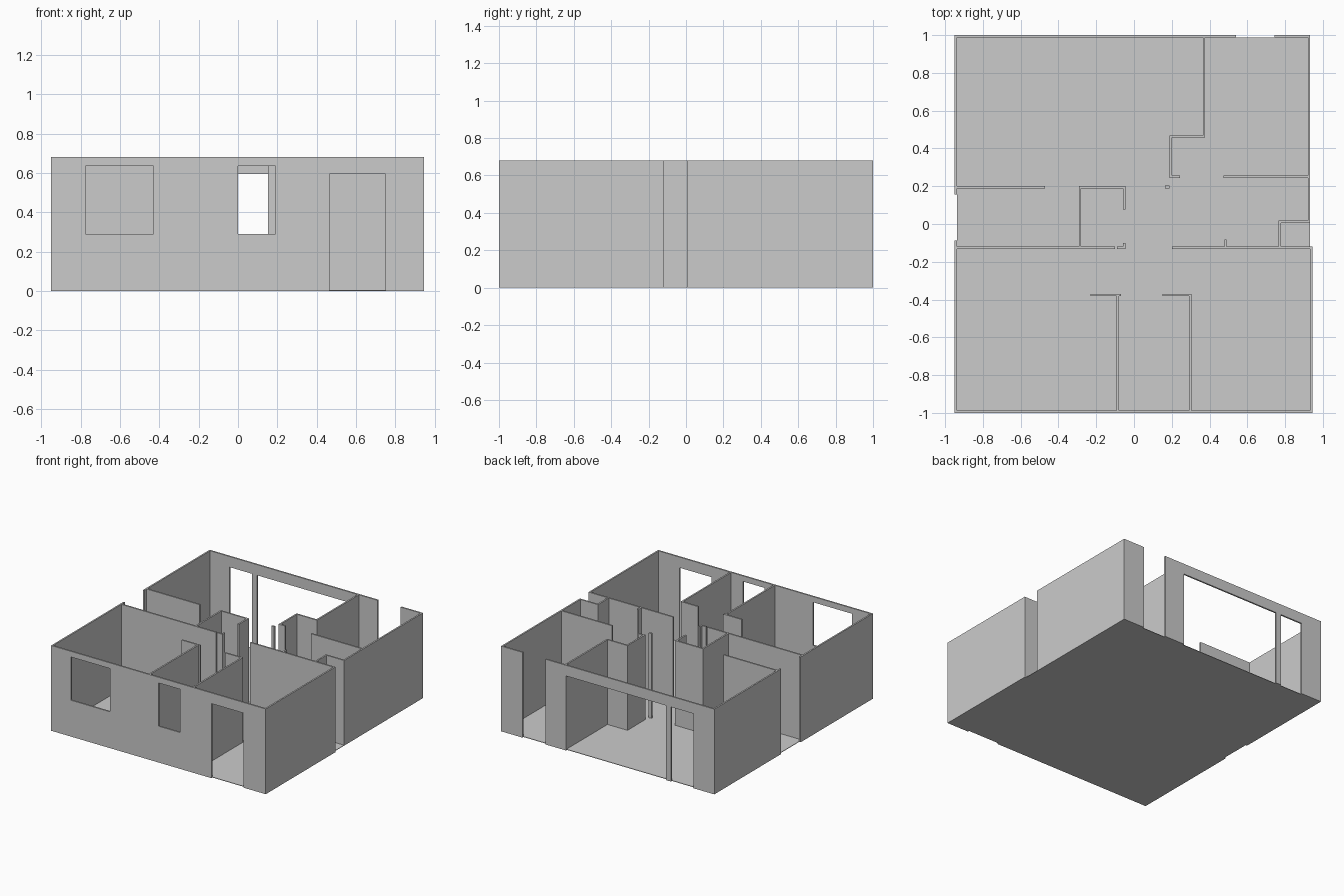
import bpy

if "Cube" in bpy.data.objects:
    bpy.data.objects.remove(bpy.data.objects["Cube"])

H = 0.68      # wall height
T = 0.0125    # wall thickness
E = 0.05      # cutter overshoot


def box(name, x0, x1, y0, y1, z0=0.0, z1=H):
    """Axis-aligned block given by its limits."""
    bpy.ops.mesh.primitive_cube_add(size=1, location=((x0 + x1) / 2, (y0 + y1) / 2, (z0 + z1) / 2))
    ob = bpy.context.object
    ob.name = name
    ob.scale = (x1 - x0, y1 - y0, z1 - z0)
    bpy.ops.object.transform_apply(location=False, rotation=False, scale=True)
    return ob


def wall_x(name, x0, x1, y):
    """Wall running along x, y is its lower face."""
    return box(name, x0, x1, y, y + T)


def wall_y(name, x, y0, y1):
    """Wall running along y, x is its left face."""
    return box(name, x, x + T, y0, y1)


def cut(wall, y, x0, x1, z0, z1):
    """Cut a rectangular opening through a wall that runs along x."""
    c = box(wall.name + "_opening", x0, x1, y - E, y + T + E, z0, z1)
    c.hide_render = True
    c.hide_viewport = True
    c.display_type = 'WIRE'
    m = wall.modifiers.new("opening", 'BOOLEAN')
    m.operation = 'DIFFERENCE'
    m.solver = 'EXACT'
    m.object = c


L, R, RL = -0.95, 0.933, 0.945        # left face, right face (rear part), right face (front part)
MID = -0.132                          # wall line behind the front rooms
HALL = 0.188                          # wall line behind the hall

# floor
box("floor", L + T, R, -1 + T, 1 - T, 0, 0.004)

# front wall with two windows and a door
front = wall_x("front_wall", L, RL, -1)
cut(front, -1, -0.775, -0.43, 0.29, 0.635)
cut(front, -1, 0.0, 0.19, 0.29, 0.635)
cut(front, -1, 0.465, 0.75, -E, 0.595)

# back wall with two floor-length openings split by a post, then an entry gap
back = wall_x("back_wall", L, 0.54, 1 - T)
cut(back, 1 - T, -0.765, -0.568, -E, 0.595)
cut(back, 1 - T, -0.522, 0.36, -E, 0.595)
wall_x("back_wall_end", 0.745, R, 1 - T)

# side walls
wall_y("left_wall_front", L, -1 + T, -0.088)
wall_y("left_wall_back", L, 0.157, 1 - T)
wall_y("right_wall_front", RL - T, -1 + T, MID)
wall_y("right_wall_back", R - T, 0.005, 1 - T)

# recessed niche in the right side
wall_x("niche_back_wall", 0.765, R - T, 0.005)
wall_y("niche_side_wall", 0.765, MID + T, 0.005)

# walls behind the front rooms
wall_x("mid_wall_right", 0.2, RL, MID)
wall_y("mid_wall_right_stub", 0.478, MID + T, -0.082)
wall_x("mid_wall_left", L + T, -0.1, MID)
wall_x("mid_wall_end", -0.091, -0.045, MID)
wall_y("mid_wall_end_stub", -0.045 - T, MID + T, -0.1)

# partitions between the front rooms
wall_y("front_partition_left", -0.093, -1 + T, -0.382)
wall_x("front_partition_left_head", -0.23, -0.07, -0.382)
wall_y("front_partition_right", 0.2925, -1 + T, -0.382)
wall_x("front_partition_right_head", 0.152, 0.305, -0.382)

# small room beside the hall
wall_y("small_room_side_wall", -0.292, MID + T, HALL)
wall_x("small_room_back_wall", -0.292, -0.045, HALL)
wall_y("small_room_door_wall", -0.045 - T, 0.077, HALL)
wall_x("hall_wall_left", L + T, -0.47, HALL)

# room at the back right
wall_y("back_partition", 0.364, 0.457 + T, 1 - T)
wall_x("back_partition_step", 0.188, 0.364 + T, 0.457)
wall_y("back_partition_return", 0.188, 0.243 + T, 0.457)
wall_x("back_partition_stub", 0.188, 0.244, 0.243)
wall_x("back_room_wall", 0.473, R - T, 0.243)

# free-standing post in the hall
box("hall_post", 0.163, 0.187, HALL, HALL + 0.015)
